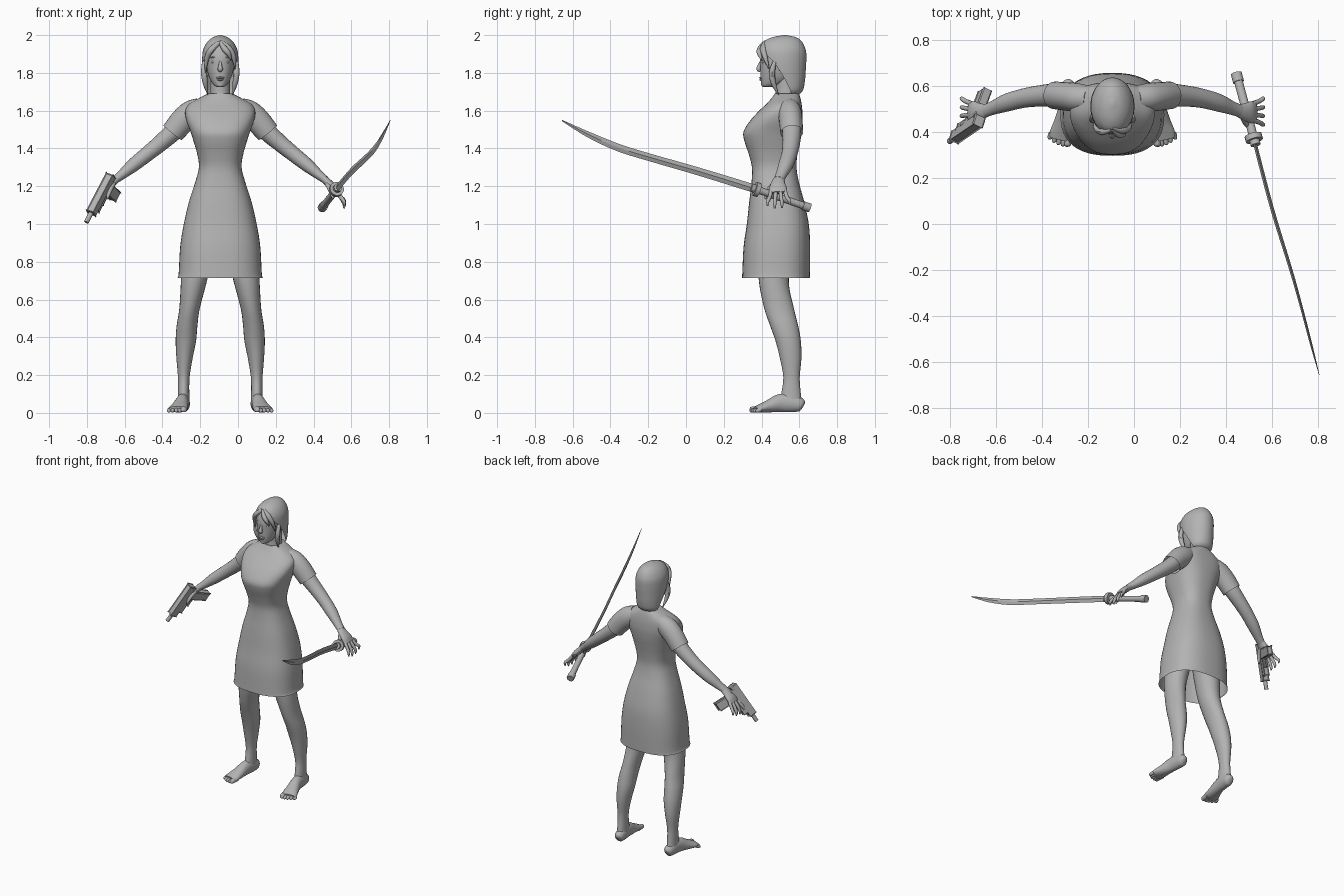
import bpy, bmesh, math
from mathutils import Vector, Matrix

CX = -0.094          # centre line of the figure
skin_grey = bpy.data.materials.new("plain_grey")
skin_grey.diffuse_color = (0.45, 0.45, 0.45, 1)


def finish(name, bm, angle=45):
    bmesh.ops.recalc_face_normals(bm, faces=bm.faces)
    me = bpy.data.meshes.new(name)
    bm.to_mesh(me)
    bm.free()
    me.materials.append(skin_grey)
    me.shade_smooth()
    me.set_sharp_from_angle(angle=math.radians(angle))
    ob = bpy.data.objects.new(name, me)
    bpy.context.collection.objects.link(ob)
    return ob


def smooth_rows(rows, n):
    """Catmull-Rom interpolation through rows of numbers."""
    out, m = [], len(rows)
    for i in range(m - 1):
        a, b, c, d = rows[max(i - 1, 0)], rows[i], rows[i + 1], rows[min(i + 2, m - 1)]
        for k in range(n):
            t = k / n
            out.append([0.5 * (2 * q + (r - p) * t + (2 * p - 5 * q + 4 * r - s) * t * t
                               + (3 * q - p - 3 * r + s) * t ** 3)
                        for p, q, r, s in zip(a, b, c, d)])
    out.append(list(rows[-1]))
    return out


def loft(name, rings, closed=True, cap0=True, cap1=True, angle=45):
    bm = bmesh.new()
    vs = [[bm.verts.new(p) for p in ring] for ring in rings]
    n = len(rings[0])
    for a, b in zip(vs, vs[1:]):
        for i in range(n if closed else n - 1):
            j = (i + 1) % n
            bm.faces.new((a[i], a[j], b[j], b[i]))
    if cap0:
        bm.faces.new(vs[0])
    if cap1:
        bm.faces.new(vs[-1])
    return finish(name, bm, angle)


def stack(name, rows, side=1, e=2.0, n=32, sub=4, hair=False, **kw):
    """Horizontal rings: (z, centre offset, half width, y front, y back[, face opening])."""
    rings = []
    for r in smooth_rows(rows, sub):
        z, c, w, yf, yb = r[:5]
        gap = math.radians(max(r[5], 0)) if hair else 0
        ring = []
        for i in range(n):
            a = gap + (2 * math.pi - 2 * gap) * i / ((n - 1) if hair else n)
            s, k = math.sin(a), -math.cos(a)
            x = math.copysign(abs(s) ** (2 / e), s) * w
            y = math.copysign(abs(k) ** (2 / e), k) * (yb - yf) / 2 + (yf + yb) / 2
            ring.append((CX + side * (c + x), y, z))
        rings.append(ring)
    return loft(name, rings, closed=not hair, **kw)


def tube(name, rows, ref=(0, 1, 0), n=16, sub=4, **kw):
    """Rings square to a path: (x, y, z, radius across ref, radius along ref)."""
    pts = smooth_rows(rows, sub)
    rings = []
    for i, p in enumerate(pts):
        t = Vector(pts[min(i + 1, len(pts) - 1)][:3]) - Vector(pts[max(i - 1, 0)][:3])
        u = t.cross(Vector(ref)).normalized()
        v = u.cross(t).normalized()
        rings.append([Vector(p[:3]) + u * p[3] * math.cos(2 * math.pi * k / n)
                      + v * p[4] * math.sin(2 * math.pi * k / n) for k in range(n)])
    return loft(name, rings, **kw)


def limb(name, side, rows, **kw):
    return tube(name, [(CX + side * r[0],) + tuple(r[1:]) for r in rows], **kw)


def blob(name, loc, size):
    bm = bmesh.new()
    bmesh.ops.create_uvsphere(bm, u_segments=16, v_segments=10, radius=1,
                              matrix=Matrix.Translation(loc) @ Matrix.Diagonal((*size, 1)))
    return finish(name, bm)


# dress, open at the hem
stack("dress", [
    (0.715, 0, 0.226, 0.297, 0.655), (0.74, 0, 0.220, 0.298, 0.656), (0.88, 0, 0.212, 0.305, 0.657),
    (1.00, 0, 0.193, 0.322, 0.650), (1.12, 0, 0.165, 0.335, 0.625), (1.22, 0, 0.133, 0.347, 0.598),
    (1.30, 0, 0.113, 0.349, 0.585), (1.37, 0, 0.122, 0.332, 0.590), (1.44, 0, 0.142, 0.309, 0.602),
    (1.49, 0, 0.158, 0.305, 0.611), (1.55, 0, 0.180, 0.342, 0.617), (1.60, 0, 0.185, 0.388, 0.616),
    (1.635, 0, 0.165, 0.425, 0.612), (1.665, 0, 0.115, 0.452, 0.606), (1.69, 0, 0.066, 0.470, 0.598)],
    e=2.5, n=48, cap0=False)

# neck and head
stack("neck", [(1.62, 0, 0.060, 0.46, 0.60), (1.70, 0, 0.052, 0.475, 0.59),
               (1.80, 0, 0.052, 0.470, 0.59)])
stack("head", [
    (1.724, 0, 0.014, 0.415, 0.450), (1.732, 0, 0.030, 0.402, 0.480), (1.75, 0, 0.045, 0.397, 0.530),
    (1.785, 0, 0.062, 0.394, 0.585), (1.83, 0, 0.073, 0.393, 0.605), (1.88, 0, 0.078, 0.392, 0.617),
    (1.93, 0, 0.073, 0.407, 0.612), (1.97, 0, 0.050, 0.440, 0.590), (1.988, 0, 0.012, 0.500, 0.540)],
    e=2.2)
tube("nose", [(CX, 0.402, 1.868, 0.006, 0.006), (CX, 0.389, 1.84, 0.009, 0.010),
              (CX, 0.384, 1.82, 0.014, 0.012), (CX, 0.394, 1.808, 0.009, 0.006)], n=10)
blob("upper_lip", (CX, 0.397, 1.774), (0.022, 0.010, 0.006))
blob("lower_lip", (CX, 0.398, 1.764), (0.018, 0.010, 0.006))
blob("chin", (CX, 0.412, 1.738), (0.020, 0.014, 0.014))
for s, side in ((-1, "right"), (1, "left")):
    blob(side + "_eye", (CX + s * 0.034, 0.412, 1.858), (0.015, 0.012, 0.008))
    blob(side + "_brow", (CX + s * 0.035, 0.408, 1.882), (0.020, 0.010, 0.004))
    blob(side + "_ear", (CX + s * 0.076, 0.505, 1.84), (0.010, 0.020, 0.032))

# bob hair, open around the face, with fringe strands
hair = stack("hair", [
    (1.688, 0, 0.062, 0.500, 0.600, 100), (1.71, 0, 0.078, 0.470, 0.620, 95),
    (1.76, 0, 0.088, 0.430, 0.630, 88), (1.81, 0, 0.094, 0.400, 0.634, 80),
    (1.86, 0, 0.096, 0.388, 0.637, 66), (1.905, 0, 0.094, 0.386, 0.637, 42),
    (1.935, 0, 0.086, 0.392, 0.630, 15), (1.965, 0, 0.068, 0.412, 0.614, 1),
    (1.988, 0, 0.040, 0.455, 0.585, 0), (2.0, 0, 0.005, 0.515, 0.530, 0)],
    hair=True, cap0=False, cap1=True)
strands = [[(0.0, 0.412, 1.96), (0.025, 0.392, 1.925), (0.045, 0.390, 1.90), (0.058, 0.402, 1.865)],
           [(0.0, 0.420, 1.965), (0.045, 0.408, 1.93), (0.072, 0.420, 1.88), (0.078, 0.440, 1.82)],
           [(-0.005, 0.412, 1.96), (-0.045, 0.402, 1.925), (-0.070, 0.418, 1.88), (-0.079, 0.440, 1.80)],
           [(0.086, 0.47, 1.86), (0.086, 0.455, 1.80), (0.078, 0.465, 1.74), (0.066, 0.49, 1.685)],
           [(-0.086, 0.47, 1.86), (-0.086, 0.455, 1.80), (-0.078, 0.465, 1.74), (-0.066, 0.49, 1.685)]]
for i, path in enumerate(strands):
    tube("hair_strand_%d" % (i + 1), [(CX + p[0], p[1], p[2], r, r) for p, r in
                                     zip(path, (0.010, 0.016, 0.013, 0.002))], n=8)

for s, side in ((-1, "right"), (1, "left")):
    # sleeve and arm
    limb(side + "_sleeve", s, [
        (0.10, 0.545, 1.615, 0.055, 0.055), (0.15, 0.55, 1.588, 0.068, 0.062),
        (0.20, 0.555, 1.545, 0.067, 0.062), (0.252, 0.56, 1.483, 0.062, 0.060)], n=24, cap1=False)
    limb(side + "_arm", s, [
        (0.19, 0.555, 1.55, 0.050, 0.050), (0.25, 0.56, 1.487, 0.049, 0.051),
        (0.32, 0.557, 1.425, 0.044, 0.046), (0.39, 0.547, 1.368, 0.040, 0.042),
        (0.46, 0.528, 1.312, 0.036, 0.039), (0.52, 0.505, 1.262, 0.026, 0.030),
        (0.555, 0.492, 1.235, 0.021, 0.028)], n=20)
    # hand with splayed fingers
    limb(side + "_palm", s, [
        (0.545, 0.495, 1.242, 0.020, 0.027), (0.575, 0.488, 1.215, 0.021, 0.038),
        (0.602, 0.487, 1.190, 0.019, 0.047), (0.622, 0.488, 1.165, 0.012, 0.044)])
    for i in range(4):
        y0, y1 = 0.452 + 0.024 * i, 0.432 + 0.038 * i
        drop = (0.012, 0, 0.003, 0.02)[i]
        limb("%s_finger_%d" % (side, i + 1), s, [
            (0.612, y0, 1.175, 0.011, 0.011), (0.640, (y0 + y1) / 2, 1.140, 0.011, 0.010),
            (0.656, y1, 1.105 + drop, 0.009, 0.009), (0.655, y1, 1.083 + drop, 0.004, 0.004)], n=10)
    limb(side + "_thumb", s, [
        (0.565, 0.470, 1.215, 0.014, 0.013), (0.580, 0.440, 1.185, 0.012, 0.012),
        (0.592, 0.425, 1.155, 0.010, 0.010), (0.598, 0.420, 1.132, 0.004, 0.004)], ref=(1, 0, 0), n=10)

    # leg
    stack(side + "_leg", [
        (0.95, 0.105, 0.085, 0.37, 0.58), (0.80, 0.125, 0.078, 0.38, 0.555),
        (0.68, 0.142, 0.067, 0.388, 0.545), (0.55, 0.163, 0.054, 0.415, 0.572),
        (0.46, 0.176, 0.055, 0.446, 0.594), (0.38, 0.182, 0.054, 0.474, 0.608),
        (0.29, 0.189, 0.043, 0.497, 0.611), (0.19, 0.193, 0.031, 0.515, 0.602),
        (0.11, 0.194, 0.030, 0.506, 0.607), (0.05, 0.194, 0.032, 0.495, 0.615)], side=s, n=24)
    # foot and toes
    limb(side + "_foot", s, [
        (0.191, 0.621, 0.036, 0.014, 0.020), (0.192, 0.607, 0.042, 0.030, 0.036),
        (0.195, 0.560, 0.052, 0.034, 0.048), (0.201, 0.500, 0.052, 0.035, 0.048),
        (0.212, 0.440, 0.036, 0.043, 0.034), (0.222, 0.395, 0.025, 0.050, 0.023),
        (0.228, 0.368, 0.020, 0.046, 0.015)], ref=(0, 0, 1), n=20)
    for i in range(5):
        r = 0.016 if i == 0 else 0.011
        x0, y1 = 0.190 + 0.019 * i, 0.336 + 0.002 * i * i
        limb("%s_toe_%d" % (side, i + 1), s, [
            (x0, 0.395, 0.020, r, r), (x0 + 0.004, y1 + 0.02, r + 0.003, r, r),
            (x0 + 0.006, y1 + 0.005, r, r * 0.85, r * 0.8), (x0 + 0.006, y1, r, 0.004, 0.004)],
            ref=(0, 0, 1), n=10)

# curved sword in the left hand
tube("sword_blade", [
    (0.520, 0.375, 1.183, 0.008, 0.022), (0.600, 0.070, 1.277, 0.008, 0.021),
    (0.680, -0.190, 1.352, 0.007, 0.020), (0.728, -0.360, 1.405, 0.006, 0.020),
    (0.770, -0.520, 1.475, 0.005, 0.015), (0.806, -0.656, 1.548, 0.001, 0.003)],
    ref=(0, 0, 1), n=4, angle=25)
a, b = Vector((0.445, 0.655, 1.085)), Vector((0.522, 0.372, 1.184))
for name, t0, t1, r in (("sword_handle", 0.0, 1.0, 0.019), ("sword_pommel", 0.0, 0.13, 0.024),
                        ("sword_guard", 0.95, 1.03, 0.038), ("sword_collar", 1.0, 1.10, 0.022)):
    p, q = a.lerp(b, t0), a.lerp(b, t1)
    tube(name, [(*p, r, r), (*q, r, r)], ref=(0, 0, 1), sub=1, n=20)

# pistol in the right hand: D along the barrel, G down the grip
D = Vector((-0.44, -0.30, -0.84)).normalized()
G = Vector((0.145, 0.755, -0.64))
G = (G - D * G.dot(D)).normalized()
W = D.cross(G)
rear = Vector((-0.672, 0.455, 1.252))


def gun_part(name, d0, d1, g0, g1, w, slant=0.0):
    bm = bmesh.new()
    bmesh.ops.create_cube(bm, size=1)
    for v in bm.verts:
        d, g = (d0 + d1) / 2 + v.co.x * (d1 - d0), (g0 + g1) / 2 + v.co.y * (g1 - g0)
        v.co = rear + D * (d - slant * (v.co.y + 0.5)) + G * g + W * (v.co.z * w)
    bmesh.ops.bevel(bm, geom=bm.edges[:], offset=0.005, segments=1, affect='EDGES')
    finish(name, bm, 30)


gun_part("pistol_slide", 0.0, 0.235, -0.028, 0.012, 0.042)
gun_part("pistol_frame", 0.02, 0.20, 0.008, 0.038, 0.034)
gun_part("pistol_grip", 0.035, 0.090, 0.03, 0.155, 0.034, slant=0.02)
gun_part("trigger_guard", 0.095, 0.145, 0.032, 0.062, 0.014)
m0, m1 = rear + D * 0.22 - G * 0.008, rear + D * 0.292 - G * 0.008
tube("pistol_barrel", [(*m0, 0.013, 0.013), (*m1, 0.013, 0.013)], sub=1, n=14)
